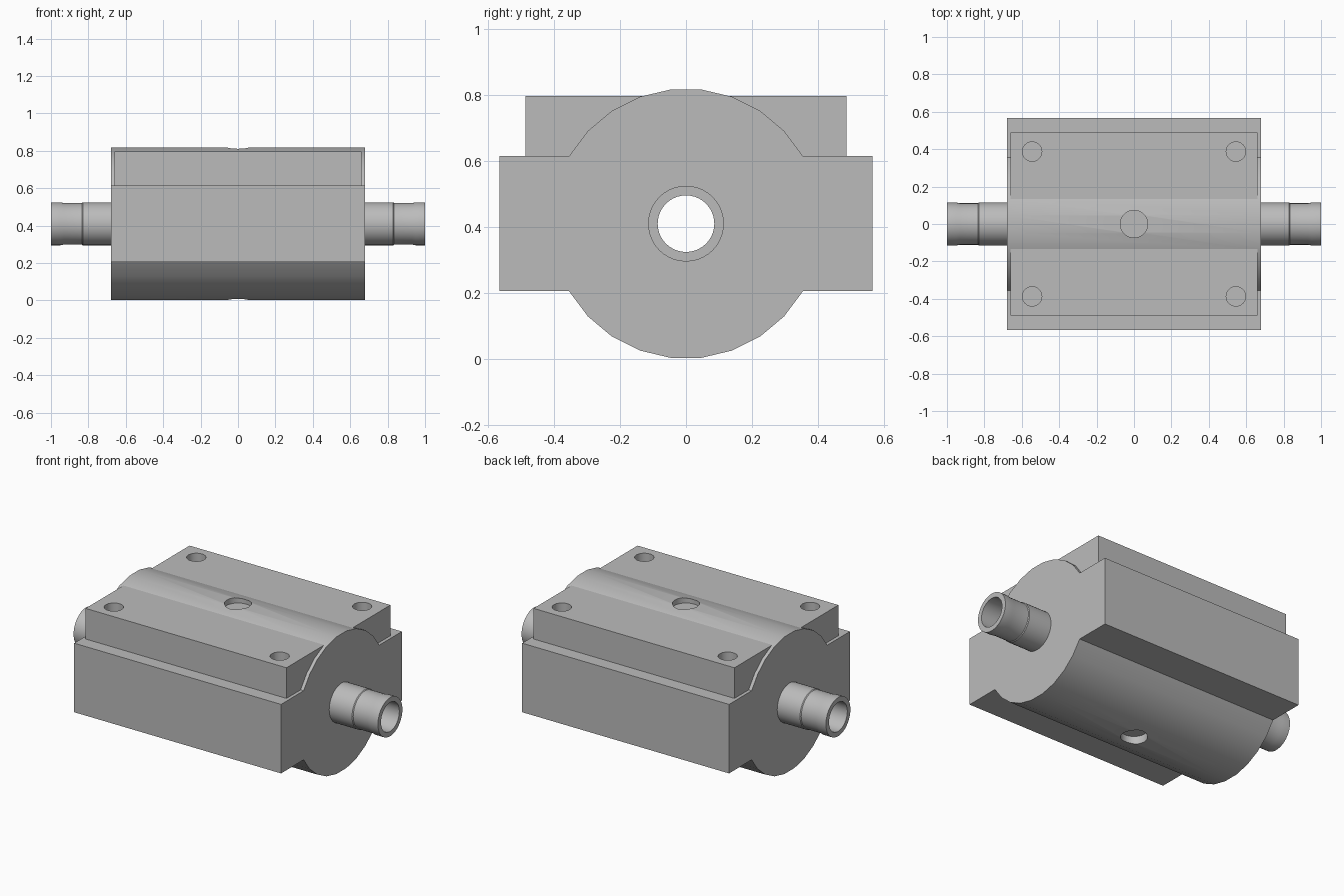
import bpy, bmesh, math
from mathutils import Matrix

cube = bpy.data.objects.get("Cube")
if cube:
    bpy.data.objects.remove(cube, do_unlink=True)

GREY = (0.5, 0.5, 0.5, 1)
mat = bpy.data.materials.new("metal grey")
mat.use_nodes = True
mat.diffuse_color = GREY
mat.node_tree.nodes["Principled BSDF"].inputs["Base Color"].default_value = GREY

AXIS_Z, RADIUS, HALF_LEN = 0.41, 0.41, 0.68


def finish(name, bm):
    bmesh.ops.recalc_face_normals(bm, faces=bm.faces[:])
    mesh = bpy.data.meshes.new(name)
    bm.to_mesh(mesh)
    bm.free()
    mesh.materials.append(mat)
    obj = bpy.data.objects.new(name, mesh)
    bpy.context.collection.objects.link(obj)
    return obj


def cylinder(name, radius, depth, center, along_x=False, segments=40):
    bm = bmesh.new()
    turn = Matrix.Rotation(math.pi / 2, 4, 'Y') if along_x else Matrix()
    bmesh.ops.create_cone(bm, cap_ends=True, segments=segments, radius1=radius,
                          radius2=radius, depth=depth,
                          matrix=Matrix.Translation(center) @ turn)
    return finish(name, bm)


def cut(target, cutters):
    for cutter in cutters:
        mod = target.modifiers.new("cut", 'BOOLEAN')
        mod.operation, mod.solver, mod.object = 'DIFFERENCE', 'EXACT', cutter
        cutter.hide_render = True
        cutter.hide_set(True)


def smooth(obj, degrees=25):
    bpy.ops.object.select_all(action='DESELECT')
    bpy.context.view_layer.objects.active = obj
    obj.select_set(True)
    for mod in list(obj.modifiers):
        bpy.ops.object.modifier_apply(modifier=mod.name)
    bpy.ops.object.shade_smooth_by_angle(angle=math.radians(degrees))


# Housing: side slabs with a rounded barrel above and below, one extruded profile
start = math.asin(0.205 / RADIUS)
steps = 9
arc = [start + (math.pi - 2 * start) * i / steps for i in range(steps + 1)]
upper = [(RADIUS * math.cos(a), RADIUS * math.sin(a)) for a in arc]
half = [(0.567, 0.205)] + upper + [(-0.567, 0.205)]
outline = half + [(-y, -z) for y, z in half]
bm = bmesh.new()
face = bm.faces.new([bm.verts.new((-HALF_LEN, y, z + AXIS_Z)) for y, z in outline])
out = bmesh.ops.extrude_face_region(bm, geom=[face])
moved = [v for v in out["geom"] if isinstance(v, bmesh.types.BMVert)]
bmesh.ops.translate(bm, verts=moved, vec=(2 * HALF_LEN, 0, 0))
housing = finish("housing", bm)

# Mounting pads on either side of the barrel, as one plate
bm = bmesh.new()
bmesh.ops.create_cube(bm, size=1, matrix=Matrix.Translation((0, 0, 0.702))
                      @ Matrix.Diagonal((1.32, 0.976, 0.19, 1)))
plate = finish("mounting_plate", bm)

# Bore, ports and bolt holes
bore = cylinder("bore_cutter", 0.086, 2.2, (0, 0, AXIS_Z), True)
top_port = cylinder("top_port_cutter", 0.073, 0.1, (0, 0, 0.835))
bottom_port = cylinder("bottom_port_cutter", 0.073, 0.1, (0, 0, 0))
bolts = [cylinder("bolt_cutter", 0.052, 0.3, (x, y, 0.78))
         for x in (-0.545, 0.545) for y in (-0.387, 0.387)]
cut(housing, [bore, top_port, bottom_port] + bolts)
cut(plate, [top_port] + bolts)
smooth(housing)
smooth(plate)

# Hollow pipe stubs with a slight waist, revolved around the long axis
pipe = [(0.67, 0.086), (0.67, 0.115), (0.83, 0.115), (0.835, 0.111),
        (0.93, 0.111), (0.95, 0.115), (1.0, 0.115), (1.0, 0.086)]
for side, label in ((1, "left"), (-1, "right")):
    bm = bmesh.new()
    ring = [bm.verts.new((side * x, 0, AXIS_Z + r)) for x, r in pipe]
    edges = [bm.edges.new((ring[i - 1], v)) for i, v in enumerate(ring)]
    bmesh.ops.spin(bm, geom=ring + edges, cent=(0, 0, AXIS_Z), axis=(1, 0, 0),
                   angle=2 * math.pi, steps=40)
    bmesh.ops.remove_doubles(bm, verts=bm.verts[:], dist=0.0001)
    smooth(finish(label + "_pipe", bm))

# Remove the helpers once the cuts are applied
for cutter in [bore, top_port, bottom_port] + bolts:
    bpy.data.objects.remove(cutter, do_unlink=True)
